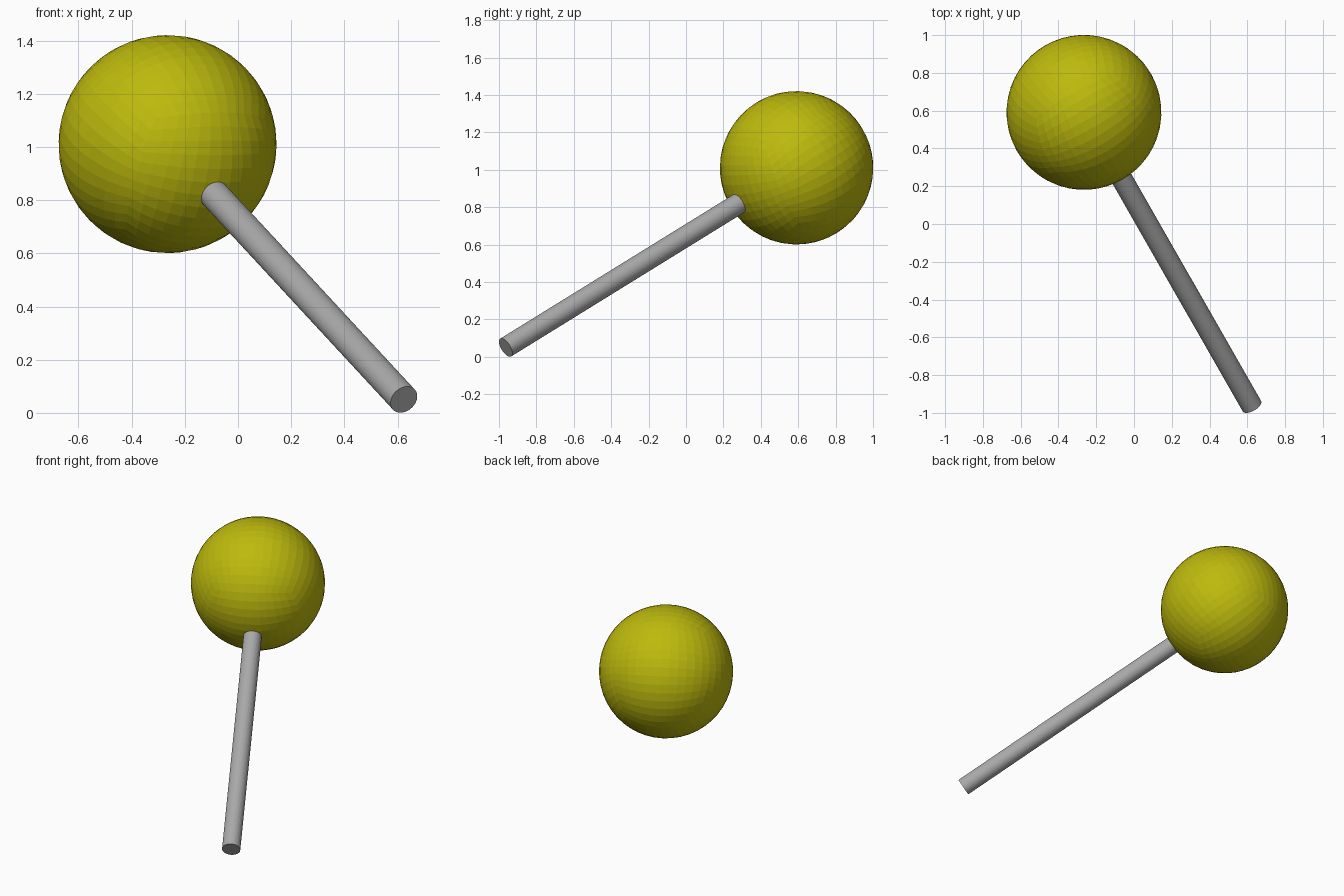
import bpy, bmesh, math
from mathutils import Vector

if "Cube" in bpy.data.objects:
    bpy.data.objects.remove(bpy.data.objects["Cube"])

BALL_CENTRE = Vector((-0.265, 0.591, 1.011))
BALL_RADIUS = 0.41
STICK_END = Vector((0.624, -0.964, 0.05))
STICK_RADIUS = 0.056

axis = (BALL_CENTRE - STICK_END).normalized()
tilt = axis.to_track_quat('Z', 'Y')


def add_object(name, bm, location, colour):
    mesh = bpy.data.meshes.new(name)
    bm.to_mesh(mesh)
    bm.free()
    obj = bpy.data.objects.new(name, mesh)
    bpy.context.collection.objects.link(obj)
    obj.location = location
    obj.rotation_mode = 'QUATERNION'
    obj.rotation_quaternion = tilt
    mat = bpy.data.materials.new(name + "_colour")
    mat.diffuse_color = (*colour, 1)
    mat.use_nodes = True
    mat.node_tree.nodes["Principled BSDF"].inputs["Base Color"].default_value = mat.diffuse_color
    mesh.materials.append(mat)
    return obj


# Ball: an evenly subdivided cube pushed out to a sphere, flat faces
bm = bmesh.new()
bmesh.ops.create_cube(bm, size=2)
bmesh.ops.subdivide_edges(bm, edges=bm.edges[:], cuts=11, use_grid_fill=True)
for v in bm.verts:
    even = Vector([math.tan(c * math.pi / 4) for c in v.co])
    v.co = even.normalized() * BALL_RADIUS
add_object("ball", bm, BALL_CENTRE, (0.51, 0.49, 0.004))

# Stick: a plain rod pointing at the ball centre, its tip sunk into the ball
length = (BALL_CENTRE - STICK_END).length - BALL_RADIUS + 0.05
bm = bmesh.new()
bmesh.ops.create_cone(bm, cap_ends=True, segments=32, radius1=STICK_RADIUS,
                      radius2=STICK_RADIUS, depth=length)
add_object("stick", bm, STICK_END + axis * length / 2, (0.4, 0.4, 0.4))
